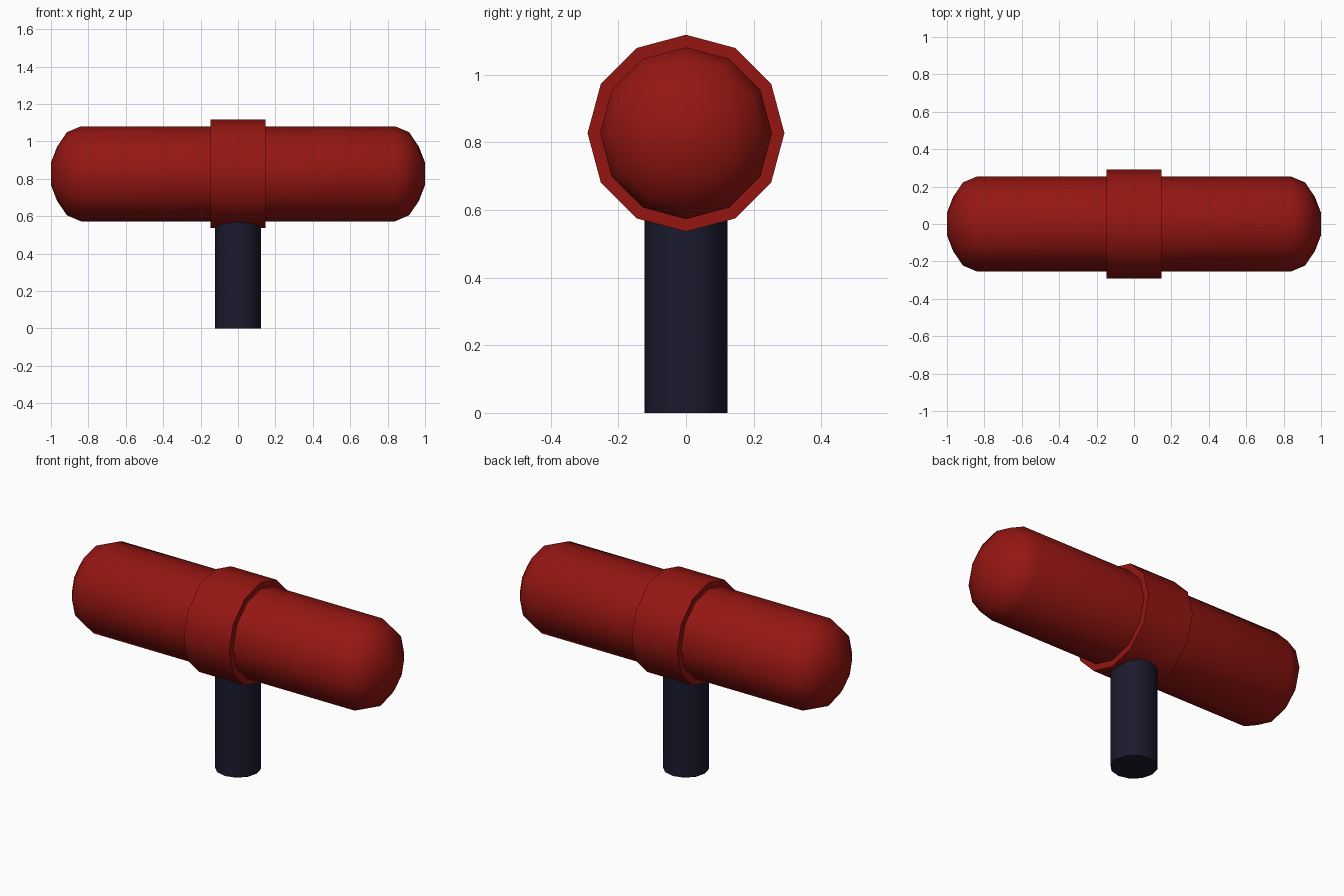
import bpy, bmesh, math

if "Cube" in bpy.data.objects:
    bpy.data.objects.remove(bpy.data.objects["Cube"])

SIDES = 12
AXIS_Z = 0.827


def material(name, rgb):
    m = bpy.data.materials.new(name)
    m.diffuse_color = (*rgb, 1)
    m.use_nodes = True
    m.node_tree.nodes["Principled BSDF"].inputs["Base Color"].default_value = m.diffuse_color
    return m


def lathe(name, profile, mat, along_x=False, z=0.0):
    """Closed solid from (position, radius) pairs revolved about x or z."""
    bm = bmesh.new()
    rings = []
    for pos, r in profile:
        ring = []
        for i in range(SIDES):
            a = 2 * math.pi * i / SIDES
            u, v = r * math.cos(a), r * math.sin(a)
            ring.append(bm.verts.new((pos, u, v + z) if along_x else (u, v, pos + z)))
        rings.append(ring)
    for a, b in zip(rings, rings[1:]):
        for i in range(SIDES):
            j = (i + 1) % SIDES
            bm.faces.new((a[i], a[j], b[j], b[i]))
    bm.faces.new(rings[0][::-1])
    bm.faces.new(rings[-1])
    bmesh.ops.recalc_face_normals(bm, faces=bm.faces)
    me = bpy.data.meshes.new(name)
    bm.to_mesh(me)
    bm.free()
    me.materials.append(mat)
    ob = bpy.data.objects.new(name, me)
    bpy.context.collection.objects.link(ob)
    bpy.ops.object.select_all(action='DESELECT')
    ob.select_set(True)
    bpy.context.view_layer.objects.active = ob
    bpy.ops.object.shade_smooth_by_angle(angle=math.radians(40))
    return ob


red = material("red", (0.30, 0.008, 0.006))
navy = material("navy", (0.0103, 0.0103, 0.027))

# Horizontal body with rounded ends
end = [(0.84, 0.254), (0.915, 0.222), (0.967, 0.145), (1.0, 0.06)]
lathe("body", [(-x, r) for x, r in reversed(end)] + end, red, True, AXIS_Z)

# Collar around the middle
lathe("collar", [(-0.146, 0.291), (0.146, 0.291)], red, True, AXIS_Z)

# Upright post, sunk into the collar
lathe("post", [(0, 0.122), (0.65, 0.122)], navy)
